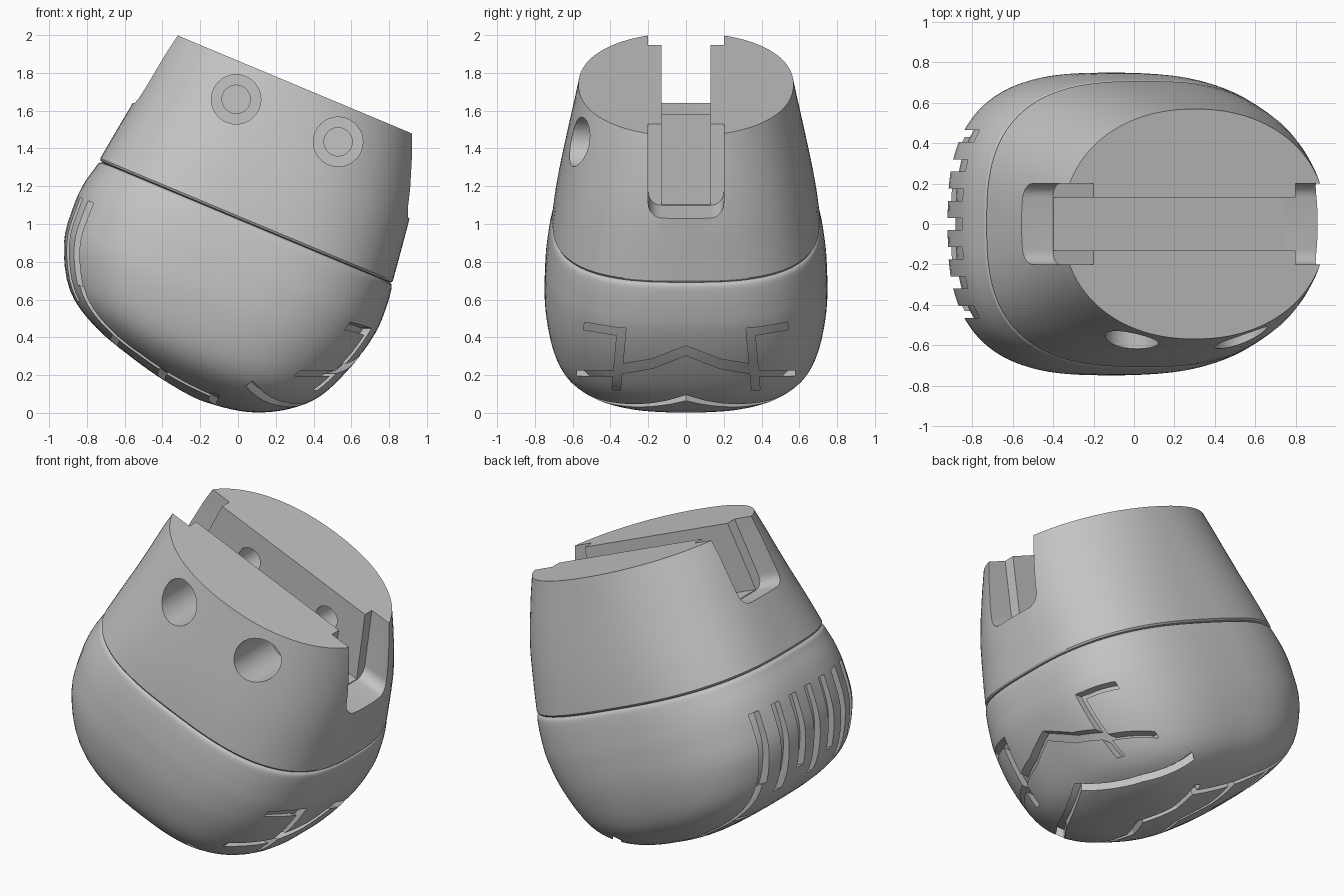
import bpy, bmesh, math
from mathutils import Matrix, Vector

if "Cube" in bpy.data.objects:
    bpy.data.objects.remove(bpy.data.objects["Cube"])

TILT = Matrix.Rotation(math.radians(22.7), 4, 'Y')
UNTILT = TILT.inverted()
TOP = 1.72

grey = bpy.data.materials.new("matte_grey")
grey.use_nodes = True
grey.diffuse_color = (0.55, 0.55, 0.55, 1)
grey.node_tree.nodes["Principled BSDF"].inputs["Base Color"].default_value = (0.55, 0.55, 0.55, 1)


def make(name, bm):
    bmesh.ops.recalc_face_normals(bm, faces=bm.faces)
    me = bpy.data.meshes.new(name)
    bm.to_mesh(me)
    bm.free()
    ob = bpy.data.objects.new(name, me)
    bpy.context.scene.collection.objects.link(ob)
    me.materials.append(grey)
    return ob


def smooth_rows(rows, steps):
    """Run a smooth spline through the profile rows."""
    out = []
    for i in range(len(rows) - 1):
        a, b, c, d = [Vector(rows[min(max(k, 0), len(rows) - 1)]) for k in range(i - 1, i + 3)]
        for s in range(steps):
            t = s / steps
            out.append(0.5 * (2 * b + (c - a) * t + (2 * a - 5 * b + 4 * c - d) * t ** 2
                              + (3 * b - a - 3 * c + d) * t ** 3))
    return out + [Vector(rows[-1])]


def loft(name, rows, sides=112):
    """Rows are height, rear end, front end, half width; squarer low down, oval at the top."""
    bm = bmesh.new()
    rings = []
    for w, lo, hi, half in rows:
        ring = []
        e = 2 / (2.78 - 0.63 * min(max((w - 0.95) / 0.77, 0), 1))
        for k in range(sides):
            t = 2 * math.pi * (k + 0.5) / sides
            c, s = math.cos(t), math.sin(t)
            x = (lo + hi) / 2 + math.copysign(abs(c) ** e, c) * (hi - lo) / 2
            ring.append(bm.verts.new((x, math.copysign(abs(s) ** e, s) * half, w)))
        rings.append(ring)
    for r0, r1 in zip(rings, rings[1:]):
        for k in range(sides):
            j = (k + 1) % sides
            bm.faces.new((r0[k], r0[j], r1[j], r1[k]))
    bm.faces.new(rings[0])
    bm.faces.new(rings[-1])
    return make(name, bm)


def ribbon(pts, width, place, near, far):
    """Thick mitred strip along a flat path, extruded from near to far."""
    bm = bmesh.new()
    p = [Vector(q) for q in pts]
    rows = []
    for i, q in enumerate(p):
        d0 = (q - p[i - 1]).normalized() if i else (p[1] - q).normalized()
        d1 = (p[i + 1] - q).normalized() if i < len(p) - 1 else d0
        d = (d0 + d1).normalized()
        n = Vector((-d.y, d.x)) * width / 2
        rows.append([bm.verts.new(place(a, h)) for a, h in
                     ((q + n, near), (q - n, near), (q - n, far), (q + n, far))])
    for r0, r1 in zip(rows, rows[1:]):
        for k in range(4):
            bm.faces.new((r0[k], r0[k - 1], r1[k - 1], r1[k]))
    bm.faces.new(rows[0])
    bm.faces.new(rows[-1])
    return make("groove_cutter", bm)


def box(lo, hi, round_bottom=0, lean=0):
    """Slot block; lean shears its end walls along with the collar's taper."""
    bm = bmesh.new()
    bmesh.ops.create_cube(bm, size=1)
    lo, hi = Vector(lo), Vector(hi)
    for v in bm.verts:
        v.co = Vector([(lo[i] + hi[i]) / 2 + v.co[i] * (hi[i] - lo[i]) for i in range(3)])
        v.co.x += lean * (TOP - v.co.z)
    if round_bottom:
        edges = [e for e in bm.edges if all(abs(v.co.z - lo.z) < 1e-4 for v in e.verts)
                 and abs(e.verts[0].co.y - e.verts[1].co.y) < 1e-4]
        bmesh.ops.bevel(bm, geom=edges, offset=round_bottom, segments=6, profile=0.5, affect='EDGES')
    return make("slot_cutter", bm)


def stepped_bores(centres, steps, sides=48):
    """Stepped round pins along y at upright positions, moved into the tilted frame."""
    bm = bmesh.new()
    for x, z in centres:
        rings = [[bm.verts.new(UNTILT @ Vector((x + r * math.cos(2 * math.pi * k / sides), y,
                                                z + r * math.sin(2 * math.pi * k / sides))))
                  for k in range(sides)] for y, r in steps]
        for r0, r1 in zip(rings, rings[1:]):
            for k in range(sides):
                bm.faces.new((r0[k], r0[k - 1], r1[k - 1], r1[k]))
        bm.faces.new(rings[0])
        bm.faces.new(rings[-1])
    return make("bore_cutter", bm)


def subtract(ob, cutter, keep=False):
    """Cut, moving to the next solver if one leaves the mesh unchanged."""
    before = len(ob.data.vertices)
    for solver in ('EXACT', 'MANIFOLD', 'FLOAT'):
        mod = ob.modifiers.new("cut", 'BOOLEAN')
        mod.operation, mod.object, mod.solver = 'DIFFERENCE', cutter, solver
        dg = bpy.context.evaluated_depsgraph_get()
        dg.update()
        me = bpy.data.meshes.new_from_object(ob.evaluated_get(dg))
        ob.modifiers.clear()
        if len(me.vertices) not in (0, before):
            ob.data = me
            break
    if not keep:
        bpy.data.objects.remove(cutter)


# Upper collar
upper = loft("upper_collar", [
    (0.946, -1.172, 0.472, 0.688), (0.951, -1.186, 0.482, 0.70), (0.962, -1.193, 0.487, 0.707),
    (1.06, -1.180, 0.474, 0.695), (1.18, -1.164, 0.458, 0.676), (1.30, -1.147, 0.441, 0.654),
    (1.45, -1.131, 0.404, 0.624), (1.6, -1.117, 0.358, 0.593), (TOP, -1.101, 0.315, 0.569)])

# Stepped screw holes, then centre slot and wider end recesses
subtract(upper, stepped_bores([(-0.01, 1.66), (0.53, 1.435)],
                              [(-1, 0.131), (-0.24, 0.131), (-0.24, 0.075), (0.35, 0.075)]))
subtract(upper, box((-2, -0.13, 1.305), (1, 0.13, 2)))
subtract(upper, box((-2, -0.2, 1.30), (-0.937, 0.2, 2), 0.07, -0.1))
subtract(upper, box((0.148, -0.2, 1.30), (1, 0.2, 2), 0.07, 0.267))

# Lower rounded shell, with an inset core that sets the groove depth
profile = smooth_rows([
    (-0.015, -0.25, -0.2, 0.03), (0.0, -0.38, -0.06, 0.2), (0.04, -0.58, 0.09, 0.41),
    (0.126, -0.866, 0.245, 0.595), (0.256, -1.072, 0.372, 0.695), (0.475, -1.198, 0.464, 0.744),
    (0.67, -1.226, 0.508, 0.746), (0.80, -1.222, 0.51, 0.734), (0.90, -1.2, 0.5, 0.718),
    (0.937, -1.19, 0.49, 0.706), (0.946, -1.17, 0.474, 0.688)], 4)
lower = loft("lower_shell", profile)
DEPTH = 0.035
core = loft("depth_cutter", [(w + DEPTH * (1 - w), lo + DEPTH, hi - DEPTH, h - DEPTH * 0.9)
                             for w, lo, hi, h in profile if h > 0.06])


def toe(p, h):
    return UNTILT @ Vector((h, p.x, p.y))


def ground(p, h):
    return UNTILT @ Vector((p.y, p.x, h))


def sole(p, h):
    return Vector((p.x, p.y, h))


def heel(p, h):
    return Vector((h, p.x, p.y))


def mirrored(half):
    return [(-a, b) for a, b in reversed(half) if a] + half


# Toe chevrons, upper and lower
grooves = [ribbon(mirrored([(0, 0.33), (0.18, 0.26), (0.36, 0.23)]), 0.05, toe, 0.25, 1.2),
           ribbon(mirrored([(0, 0.42), (0.36, 0.24), (0.6, 0.06)]), 0.05, ground, -0.2, 0.28)]
for s in (-1, 1):
    # Toe side blocks
    for pts, width in (([(0.34, 0.45), (0.37, 0.12)], 0.045), ([(0.36, 0.43), (0.54, 0.46)], 0.04),
                       ([(0.37, 0.21), (0.58, 0.21)], 0.03)):
        grooves.append(ribbon([(s * a, b) for a, b in pts], width, toe, 0.3, 1.2))
    # Long rails along the sole edge
    grooves.append(ribbon([(-1.08, s * 0.45), (-0.6, s * 0.45), (-0.15, s * 0.36)], 0.04, sole, -0.2, 0.3))
# Sole chevrons
for u in (-0.75, -0.45, -0.15):
    half = [(0, u + 0.1), (0.2, u), (0.43, u)]
    grooves.append(ribbon([(b, a) for a, b in mirrored(half)], 0.045, sole, -0.2, 0.3))
# Heel ribs
for k in range(-3, 4):
    grooves.append(ribbon([(k * 0.145, 0.3 if k % 2 else 0.22), (k * 0.145, 0.73)], 0.06, heel, -1.5, -0.7))

for g in grooves:
    subtract(g, core, keep=True)
    subtract(lower, g)
bpy.data.objects.remove(core)

# Lean both parts and finish the shading
for ob in (upper, lower):
    ob.data.transform(TILT)
    ob.data.materials.clear()
    ob.data.materials.append(grey)
    bpy.ops.object.select_all(action='DESELECT')
    ob.select_set(True)
    bpy.context.view_layer.objects.active = ob
    bpy.ops.object.shade_smooth_by_angle(angle=math.radians(30))
